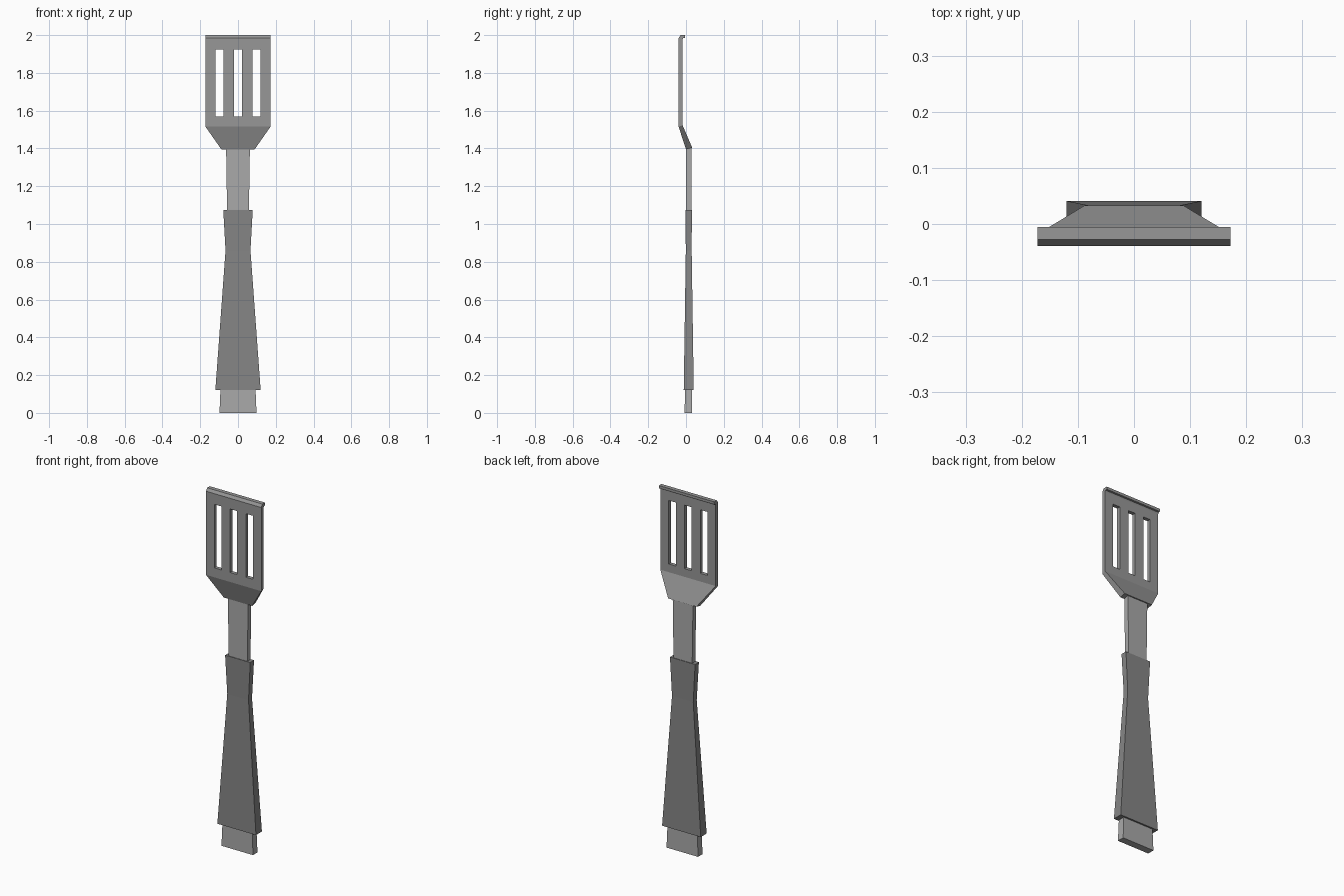
import bpy, bmesh

if "Cube" in bpy.data.objects:
    bpy.data.objects.remove(bpy.data.objects["Cube"])


def grey(name, v):
    mat = bpy.data.materials.new(name)
    mat.diffuse_color = (v, v, v, 1.0)
    mat.use_nodes = True
    mat.node_tree.nodes["Principled BSDF"].inputs["Base Color"].default_value = mat.diffuse_color
    return mat


def loft(name, sections, mat=None):
    """Closed solid from sections: (half_width, (front y, z), (back y, z))."""
    bm = bmesh.new()
    rings = []
    for w, (fy, fz), (by, bz) in sections:
        rings.append([bm.verts.new(p) for p in
                      ((-w, fy, fz), (w, fy, fz), (w, by, bz), (-w, by, bz))])
    for a, b in zip(rings, rings[1:]):
        for i in range(4):
            j = (i + 1) % 4
            bm.faces.new((a[i], a[j], b[j], b[i]))
    bm.faces.new(rings[0][::-1])
    bm.faces.new(rings[-1])
    bmesh.ops.recalc_face_normals(bm, faces=bm.faces)
    mesh = bpy.data.meshes.new(name)
    bm.to_mesh(mesh)
    bm.free()
    if mat:
        mesh.materials.append(mat)
    ob = bpy.data.objects.new(name, mesh)
    bpy.context.collection.objects.link(ob)
    return ob


def flat(z, w, front, back):
    return (w, (front, z), (back, z))


shaft_grey = grey("shaft_grey", 0.40)
blade_grey = grey("blade_grey", 0.31)
grip_grey = grey("grip_grey", 0.235)

# Metal core showing above and below the grip
loft("shaft", [
    flat(0.0, 0.098, -0.007, 0.033),
    flat(0.12, 0.093, -0.006, 0.032),
    flat(0.86, 0.052, 0.003, 0.026),
    flat(1.08, 0.058, 0.0, 0.028),
    flat(1.41, 0.063, 0.0, 0.028),
], shaft_grey)

# Waisted handle grip
loft("grip", [
    flat(0.12, 0.12, -0.012, 0.041),
    flat(0.86, 0.066, -0.001, 0.03),
    flat(1.075, 0.078, -0.003, 0.031),
], grip_grey)

# Blade with angled shoulder and curled top lip
blade = loft("blade", [
    (0.088, (0.0, 1.395), (0.033, 1.403)),
    (0.172, (-0.039, 1.515), (-0.018, 1.522)),
    (0.172, (-0.039, 1.985), (-0.018, 1.976)),
    (0.172, (-0.028, 2.0), (-0.015, 1.984)),
    (0.172, (-0.005, 2.0), (-0.005, 1.985)),
], blade_grey)

# Three slots cut through the blade
for i, x in enumerate((-0.098, 0.0, 0.098)):
    cutter = loft(f"slot_cutter_{i + 1}", [
        flat(1.568, 0.022, -0.1, 0.1),
        flat(1.925, 0.022, -0.1, 0.1),
    ], blade_grey)
    cutter.location.x = x
    cutter.hide_render = True
    cutter.display_type = 'WIRE'
    cut = blade.modifiers.new(f"slot_{i + 1}", 'BOOLEAN')
    cut.operation = 'DIFFERENCE'
    cut.solver = 'EXACT'
    cut.object = cutter
